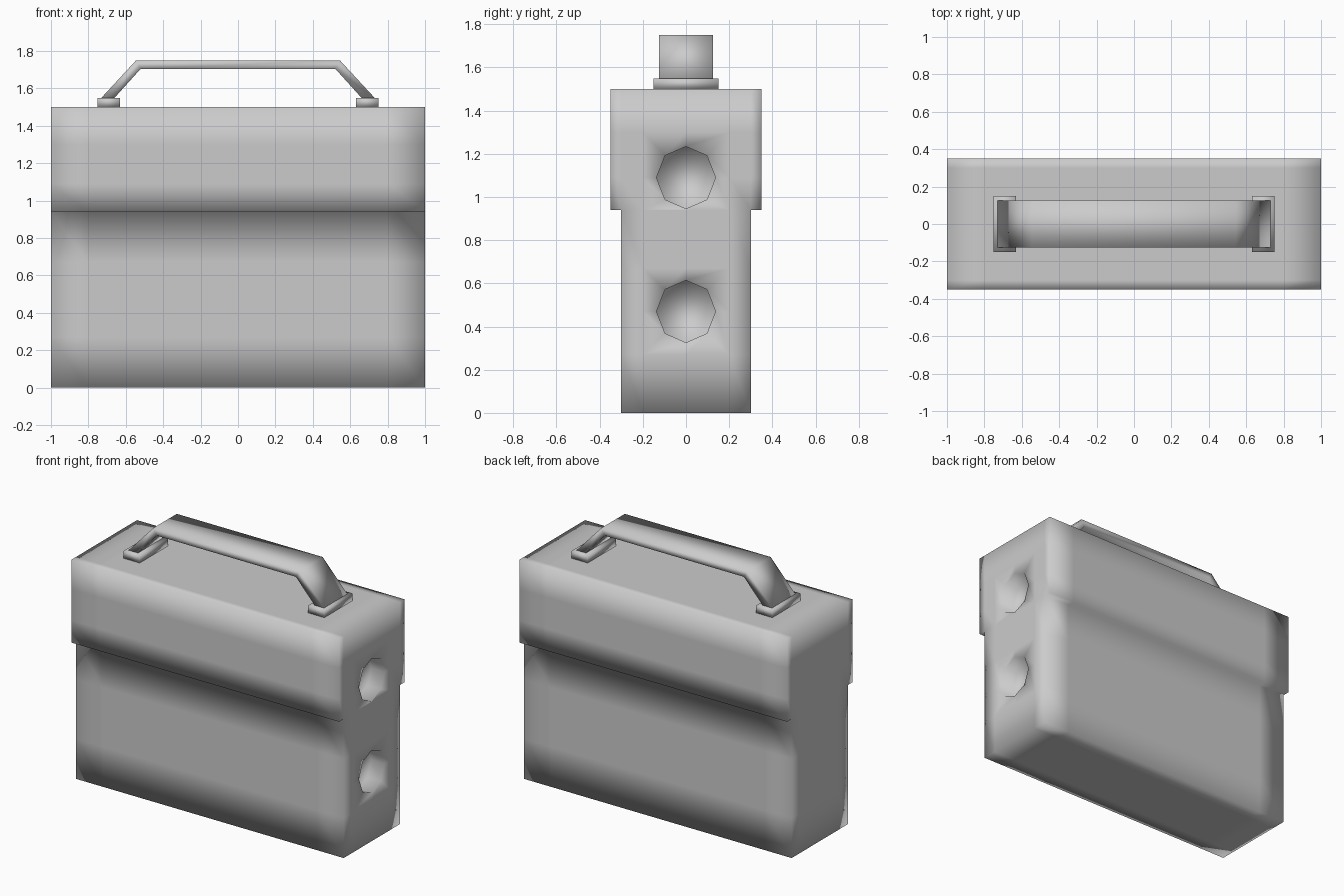
import bpy, bmesh
from mathutils import Vector

if "Cube" in bpy.data.objects:
    bpy.data.objects.remove(bpy.data.objects["Cube"])


def finish(name, bm):
    bmesh.ops.recalc_face_normals(bm, faces=bm.faces[:])
    for f in bm.faces:
        f.smooth = True
    me = bpy.data.meshes.new(name)
    bm.to_mesh(me)
    bm.free()
    ob = bpy.data.objects.new(name, me)
    bpy.context.collection.objects.link(ob)
    return ob


def box(bm, lo, hi):
    lo, hi = Vector(lo), Vector(hi)
    verts = bmesh.ops.create_cube(bm, size=1)["verts"]
    for v in verts:
        v.co = (lo + hi) / 2 + v.co * (hi - lo)


# Case body: a box with support loops
LIP_Z = 0.94
HOLES = (0.47, 1.09)
bm = bmesh.new()
box(bm, (-1, -0.3, 0), (1, 0.3, 1.5))
loops = [(0, x) for x in (-0.8, 0.8)]
loops += [(1, y) for y in (-0.2, 0, 0.2)]
loops += [(2, z) for z in (0.27, HOLES[0], 0.67, LIP_Z, HOLES[1], 1.3)]
for axis, pos in loops:
    n = Vector((0, 0, 0))
    n[axis] = 1
    bmesh.ops.bisect_plane(bm, geom=bm.verts[:] + bm.edges[:] + bm.faces[:],
                           plane_co=n * pos, plane_no=n)
bmesh.ops.recalc_face_normals(bm, faces=bm.faces[:])

# Wider upper part: push the long sides out above the lip
for side in (-1, 1):
    faces = [f for f in bm.faces
             if f.normal.y * side > 0.9 and f.calc_center_median().z > LIP_Z]
    new = bmesh.ops.extrude_face_region(bm, geom=faces)["geom"]
    bmesh.ops.delete(bm, geom=[f for f in faces if f.is_valid], context='FACES_ONLY')
    bmesh.ops.translate(bm, vec=(0, 0.05 * side, 0),
                        verts=[g for g in new if isinstance(g, bmesh.types.BMVert)])
bmesh.ops.recalc_face_normals(bm, faces=bm.faces[:])

# Eight-sided recesses in the right end
for cz in HOLES:
    centre = Vector((1, 0, cz))
    mid = [v for v in bm.verts if (v.co - centre).length < 1e-4]
    bmesh.ops.dissolve_verts(bm, verts=mid)
    cap = [f for f in bm.faces if len(f.verts) == 8 and f.normal.x > 0.9
           and abs(f.calc_center_median().z - cz) < 0.1
           and all(v.co.x > 0.99 for v in f.verts)
           and max(v.co.y for v in f.verts) > 0.19]
    bmesh.ops.inset_individual(bm, faces=cap, thickness=0.03)
    for v in cap[0].verts:
        d = v.co - centre
        s = [0 if abs(c) < 0.05 else (1 if c > 0 else -1) for c in (d.y, d.z)]
        u = Vector(s).normalized()
        v.co = (1, 0.137 * u.x, cz + 0.144 * u.y)
    bm.normal_update()
    bmesh.ops.inset_individual(bm, faces=cap, thickness=0, depth=-0.1)
finish("case_body", bm)

# Handle mounts
for name, side in (("left_handle_mount", -1), ("right_handle_mount", 1)):
    bm = bmesh.new()
    box(bm, (0.69 * side - 0.06, -0.15, 1.5), (0.69 * side + 0.06, 0.15, 1.55))
    finish(name, bm)

# Handle: a flat strap, given as outer and inner points mirrored in x
half = [((-0.73, 1.55), (-0.66, 1.55)), ((-0.545, 1.75), (-0.52, 1.705))]
sections = half + [tuple((-x, z) for x, z in s) for s in reversed(half)]
bm = bmesh.new()
rings = []
for outer, inner in sections:
    pts = [(p[0], y, p[1]) for p, y in
           ((outer, -0.125), (outer, 0.125), (inner, 0.125), (inner, -0.125))]
    rings.append([bm.verts.new(p) for p in pts])
for a, b in zip(rings, rings[1:]):
    for i in range(4):
        j = (i + 1) % 4
        bm.faces.new((a[i], a[j], b[j], b[i]))
bm.faces.new(rings[0])
bm.faces.new(rings[-1])
finish("carry_handle", bm)
